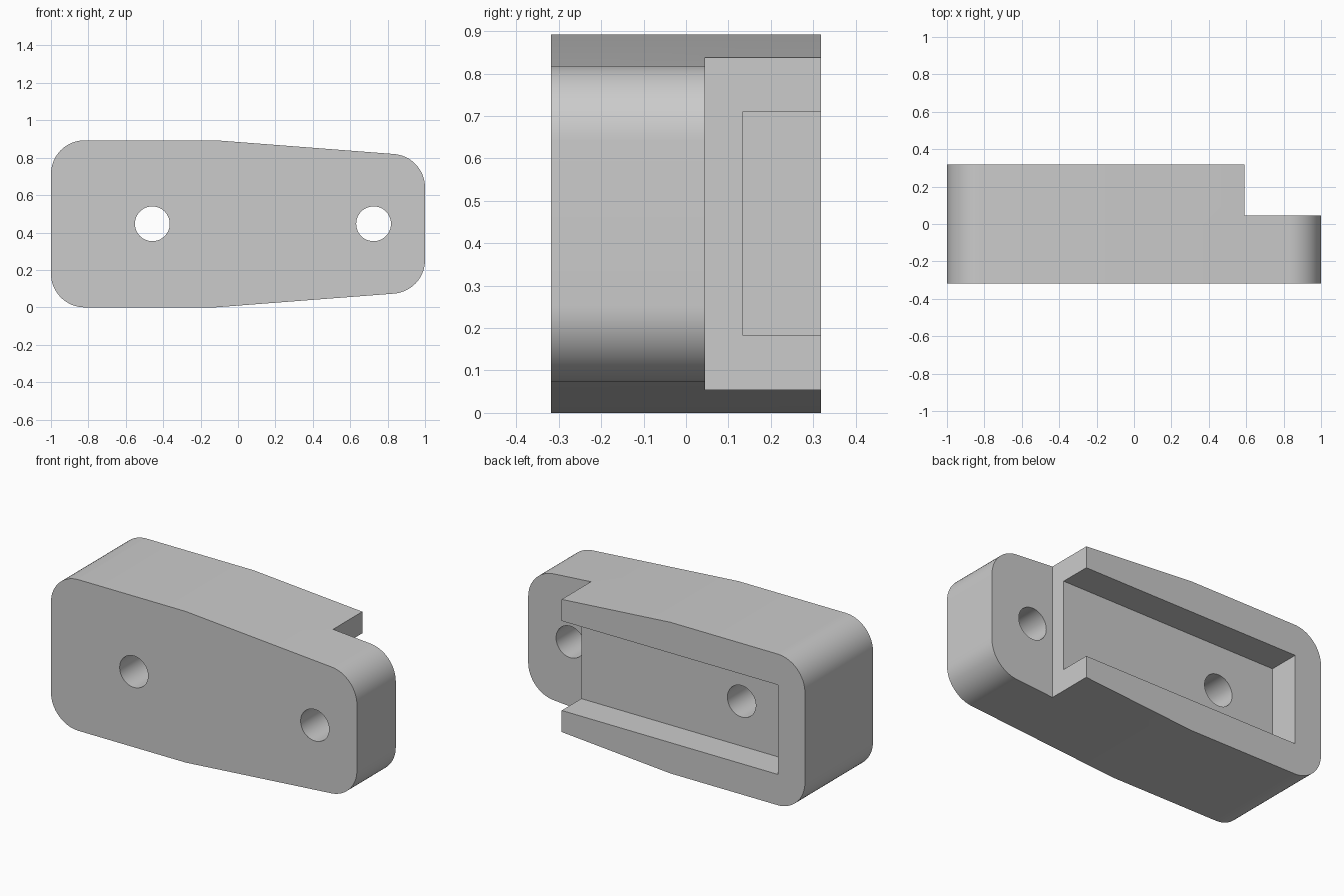
import bpy, bmesh, math
from mathutils import Vector

cube = bpy.data.objects.get("Cube")
if cube:
    bpy.data.objects.remove(cube, do_unlink=True)

HEIGHT, MID_Z, BACK = 0.893, 0.4465, 0.318
CORNER_RADIUS, TAPER_X, TAPER_DROP = 0.18, -0.12, 0.086
STEP_X, STEP_Y = 0.59, 0.045

# One plain grey finish
grey = bpy.data.materials.new("plain_grey")
grey.use_nodes = True
grey.diffuse_color = (0.6, 0.6, 0.6, 1)
grey.node_tree.nodes["Principled BSDF"].inputs["Base Color"].default_value = (0.6, 0.6, 0.6, 1)


def rounded(prev, corner, nxt, radius, steps=16):
    """Points of a fillet arc at a corner of an outline."""
    a, b = (prev - corner).normalized(), (nxt - corner).normalized()
    half = a.angle(b) / 2
    centre = corner + (a + b).normalized() * radius / math.sin(half)
    start = corner + a * radius / math.tan(half) - centre
    end = corner + b * radius / math.tan(half) - centre
    sweep = math.pi - 2 * half
    return [centre + (start * math.sin(sweep * (1 - i / steps))
                      + end * math.sin(sweep * i / steps)) / math.sin(sweep)
            for i in range(steps + 1)]


def prism(name, outline, y0, y1):
    """Extrude an x-z outline along y."""
    bm = bmesh.new()
    face = bm.faces.new([bm.verts.new((p[0], y0, p[1])) for p in outline])
    new = bmesh.ops.extrude_face_region(bm, geom=[face])["geom"]
    bmesh.ops.translate(bm, vec=(0, y1 - y0, 0),
                        verts=[v for v in new if isinstance(v, bmesh.types.BMVert)])
    bmesh.ops.recalc_face_normals(bm, faces=bm.faces)
    mesh = bpy.data.meshes.new(name)
    bm.to_mesh(mesh)
    bm.free()
    mesh.materials.append(grey)
    obj = bpy.data.objects.new(name, mesh)
    bpy.context.collection.objects.link(obj)
    return obj


def box(name, x0, x1, z0, z1, y0, y1):
    return prism(name, [(x0, z0), (x1, z0), (x1, z1), (x0, z1)], y0, y1)


def cut(body, cutter):
    """Subtract the cutter from the body and discard it."""
    cutter.hide_render = True
    mod = body.modifiers.new("cut", "BOOLEAN")
    mod.operation, mod.solver, mod.object = "DIFFERENCE", "EXACT", cutter
    bpy.context.view_layer.objects.active = body
    bpy.ops.object.modifier_apply(modifier=mod.name)
    bpy.data.objects.remove(cutter, do_unlink=True)


# Tapered body with four rounded corners
corners = [Vector(p) for p in (
    (-1, 0), (TAPER_X, 0), (1, TAPER_DROP),
    (1, HEIGHT - TAPER_DROP), (TAPER_X, HEIGHT), (-1, HEIGHT))]
outline = []
for i, c in enumerate(corners):
    if c.x == TAPER_X or abs(c.x) < 0.9:
        outline.append(c)
    else:
        outline += rounded(corners[i - 1], c, corners[(i + 1) % len(corners)], CORNER_RADIUS)
body = prism("bracket_body", outline, -BACK, BACK)

# Step behind the thin end, and the channel that opens into it
cut(body, box("step_cutter", STEP_X, 1.2, -0.2, 1.1, STEP_Y, 0.6))
cut(body, box("channel_cutter", -0.825, 0.8, 0.182, 0.711, 0.135, 0.6))

# Two through holes
for x in (-0.458, 0.725):
    ring = [(x + 0.093 * math.cos(math.tau * i / 48),
             MID_Z + 0.093 * math.sin(math.tau * i / 48)) for i in range(48)]
    cut(body, prism("hole_cutter", ring, -0.6, 0.6))

# Smooth the curved walls, keep the edges sharp
bpy.ops.object.select_all(action="DESELECT")
body.select_set(True)
bpy.context.view_layer.objects.active = body
bpy.ops.object.shade_smooth_by_angle(angle=math.radians(30))
